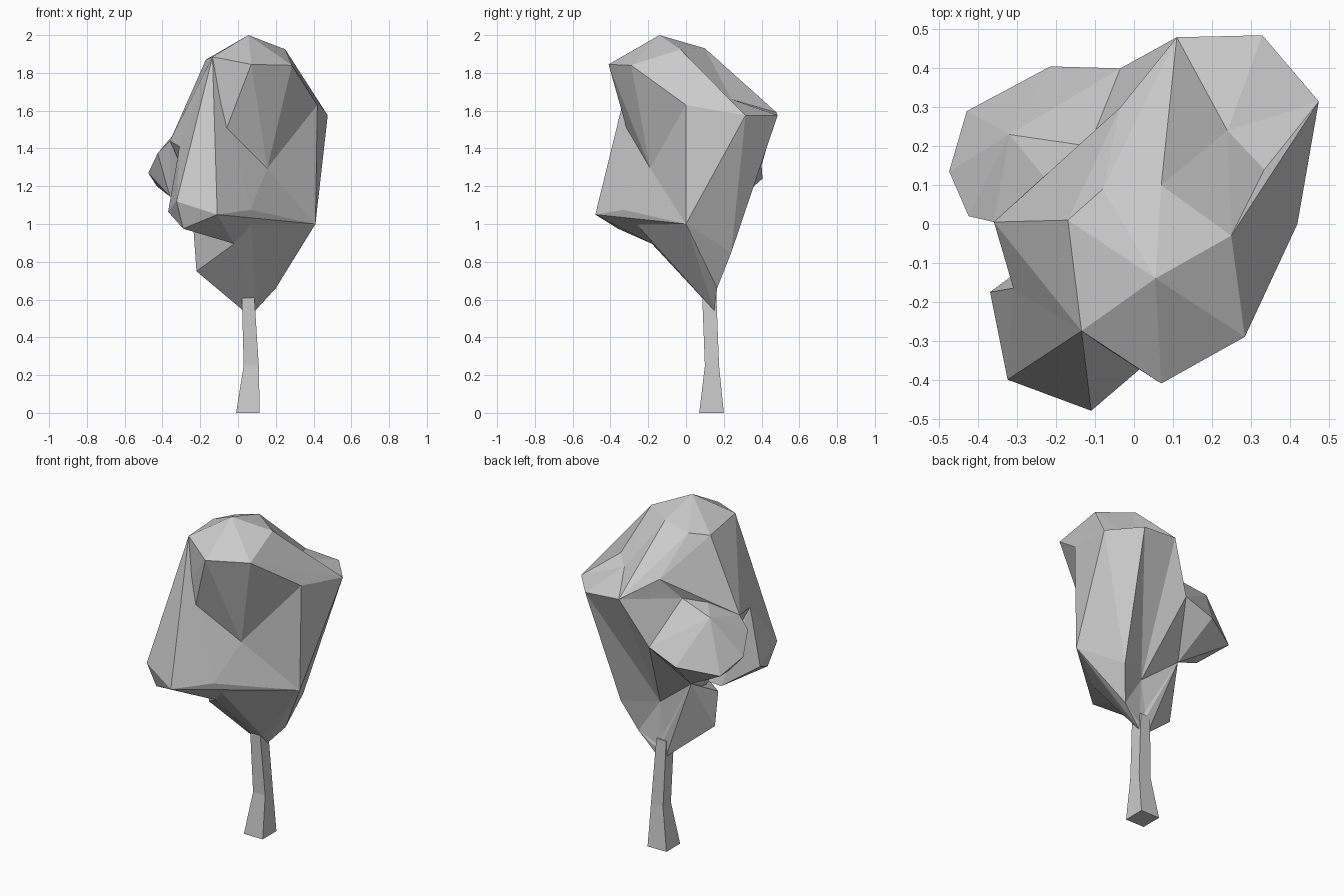
import bpy, bmesh
from mathutils import Vector

if "Cube" in bpy.data.objects:
    bpy.data.objects.remove(bpy.data.objects["Cube"])


def finish(bm, name):
    bmesh.ops.recalc_face_normals(bm, faces=bm.faces[:])
    mesh = bpy.data.meshes.new(name)
    bm.to_mesh(mesh)
    bm.free()
    obj = bpy.data.objects.new(name, mesh)
    bpy.context.collection.objects.link(obj)
    return obj


def dent(bm, point, corners):
    """Replace the faces spanned by the given corners with a fan to a sunken point."""
    def known(v):
        return any((v.co - Vector(c)).length < 1e-4 for c in corners)
    faces = [f for f in bm.faces if all(known(v) for v in f.verts)]
    if not faces:
        return
    chosen = set(faces)
    rim = [(e.verts[0], e.verts[1]) for f in faces for e in f.edges
           if sum(g in chosen for g in e.link_faces) == 1]
    bmesh.ops.delete(bm, geom=faces, context='FACES_ONLY')
    tip = bm.verts.new(point)
    for a, b in rim:
        bm.faces.new((a, b, tip))


def leaf_mass(name, points, dents=()):
    """Faceted clump of leaves: convex hull of a few corners, then dents."""
    bm = bmesh.new()
    for p in points:
        bm.verts.new(p)
    bmesh.ops.convex_hull(bm, input=bm.verts[:])
    loose = [v for v in bm.verts if not v.link_faces]
    bmesh.ops.delete(bm, geom=loose, context='VERTS')
    for point, corners in dents:
        dent(bm, point, corners)
    # remove edges and corners left hanging inside a dent
    wire = [e for e in bm.edges if not e.link_faces]
    bmesh.ops.delete(bm, geom=wire, context='EDGES')
    loose = [v for v in bm.verts if not v.link_faces]
    bmesh.ops.delete(bm, geom=loose, context='VERTS')
    return finish(bm, name)


def loft(name, sections):
    """Four-sided loft through (x0, x1, y0, y1, z) sections."""
    bm = bmesh.new()
    rings = [[bm.verts.new(c) for c in ((x0, y0, z), (x1, y0, z), (x1, y1, z), (x0, y1, z))]
             for x0, x1, y0, y1, z in sections]
    for a, b in zip(rings, rings[1:]):
        for i in range(4):
            j = (i + 1) % 4
            bm.faces.new((a[i], a[j], b[j], b[i]))
    bm.faces.new(rings[0])
    bm.faces.new(rings[-1])
    return finish(bm, name)


def merge(base, others):
    """Union the leaf masses so no inner walls remain."""
    for o in others:
        mod = base.modifiers.new("union", 'BOOLEAN')
        mod.operation, mod.solver, mod.object = 'UNION', 'EXACT', o
        mod.use_self = True
    bpy.context.view_layer.update()
    deps = bpy.context.evaluated_depsgraph_get()
    mesh = bpy.data.meshes.new_from_object(base.evaluated_get(deps))
    base.modifiers.clear()
    base.data = mesh
    for o in others:
        bpy.data.objects.remove(o)


# Corners shared between neighbouring leaf masses
waist_left = (-.08, -.30, 1.455)
waist_right = (.155, -.19, 1.295)
right_hip = (.41, 0, 1.0)
left_shoulder = (-.36, .005, 1.44)
left_notch = (-.31, -.165, 1.41)
front_left_top = (-.135, -.275, 1.885)
front_chin = (.065, -.33, 1.075)
under_front = (-.02, -.18, .895)
rear_right, rear_low = (.265, .24, .85), (.2, .165, .66)
rear_left = (-.16, .18, 1.04)
lobe_corner = (-.035, .40, 1.31)
lobe_inner = (-.115, .20, 1.55)
root = [(.03, .15, .54), (.09, .15, .54), (.03, .09, .61), (.10, .09, .61)]

# Main crown corners that border a dent
front_top, front_right = (.07, -.41, 1.845), (.285, -.29, 1.84)
crest_right, crest_back = (.25, -.03, 1.925), (.07, .10, 1.93)
crest_left, left_top = (-.08, .09, 1.89), (-.17, .01, 1.87)
side_right, back_right = (.42, 0, 1.63), (.475, .315, 1.575)
back_mid, back_left = (.33, .485, 1.575), (.11, .48, 1.59)
saddle, left_fold = (.24, .24, 1.66), (-.035, .30, 1.68)

# Tall main crown
crown = leaf_mass("foliage", [
    (.055, -.14, 2.0), front_left_top, front_top, front_right, crest_right,
    crest_back, crest_left, left_top, side_right, back_right, back_mid, back_left,
    waist_left, right_hip, left_shoulder, left_notch, lobe_corner,
    rear_right, rear_left, rear_low, *root],
    dents=[
        (waist_right, [front_top, front_right, side_right, right_hip, waist_left]),
        (saddle, [crest_right, crest_back, back_left, back_mid, back_right, side_right]),
        ((.335, .14, 1.68), [crest_right, saddle, back_right, side_right]),
        (left_fold, [crest_left, left_top, back_left, lobe_corner, left_shoulder]),
        (lobe_inner, [left_fold, back_left, lobe_corner, left_shoulder]),
        ((.07, .145, .86), [back_mid, back_left, lobe_corner, rear_right,
                            rear_low, rear_left, root[0], root[1]])])

# Bulge at the lower front
bulge = leaf_mass("front_bulge", [
    waist_left, waist_right, right_hip, left_notch, front_chin, under_front,
    front_left_top, (-.235, -.27, 1.44), (-.11, -.48, 1.05), (-.325, -.40, 1.12),
    (-.29, -.36, .975), (-.37, -.175, 1.065), (-.2, -.05, .95)])

# Tapering underside of the crown
under = leaf_mass("crown_underside", [
    right_hip, front_chin, under_front, (.05, .05, .95), rear_low, *root])
under_left = leaf_mass("left_underside", [
    under_front, (-.22, .04, .75), (-.235, .03, .96), rear_left, (.05, .1, .95), *root])

# Small side lobe at the back left
lobe = leaf_mass("side_lobe", [
    (-.32, .23, 1.5), (-.21, .095, 1.53), left_shoulder, (-.425, .02, 1.375),
    (-.475, .135, 1.27), (-.43, .29, 1.2), (-.215, .405, 1.24), lobe_corner,
    lobe_inner, (-.36, .1, 1.145), rear_left])

merge(crown, [bulge, under, under_left, lobe])

# Trunk with flared foot
loft("trunk", [(-.01, .115, .07, .20, 0), (.03, .11, .10, .175, .25), (.02, .085, .085, .16, .64)])
